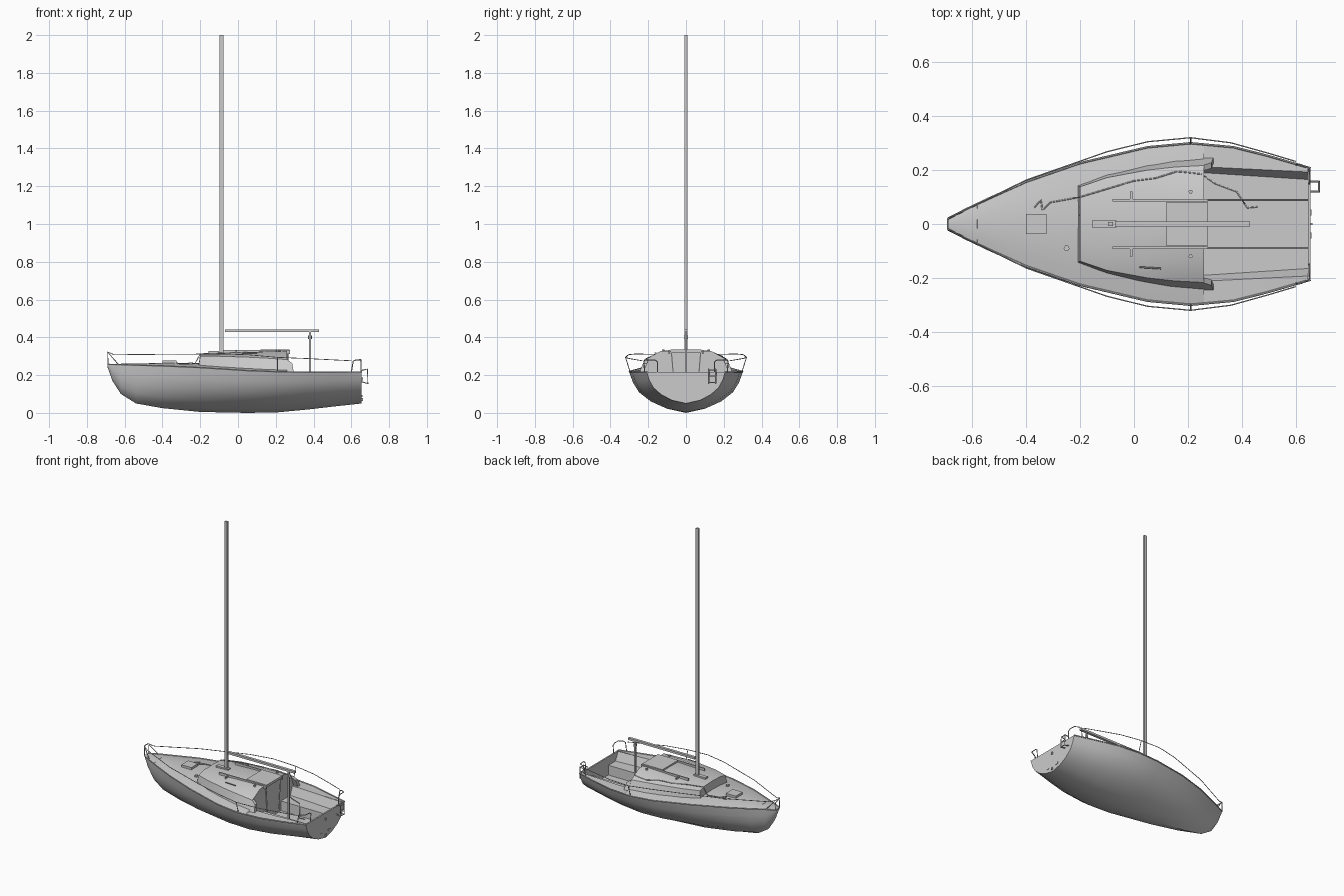
import bpy, bmesh, math
from mathutils import Vector
from mathutils.bvhtree import BVHTree

cube = bpy.data.objects.get("Cube")
if cube:
    bpy.data.objects.remove(cube, do_unlink=True)

grey = bpy.data.materials.new("plain_grey")
grey.use_nodes = True
grey.diffuse_color = (0.6, 0.6, 0.6, 1)
grey.node_tree.nodes["Principled BSDF"].inputs["Base Color"].default_value = (0.6, 0.6, 0.6, 1)
parts = []


def link(name, mesh):
    obj = bpy.data.objects.new(name, mesh)
    bpy.context.collection.objects.link(obj)
    mesh.materials.clear()
    mesh.materials.append(grey)
    parts.append(obj)
    return obj


def surface(name, rows, caps=(), up=None):
    """Skin a list of equal-length point rows, optionally capping end rows."""
    bm = bmesh.new()
    grid = [[bm.verts.new(p) for p in row] for row in rows]
    for a, b in zip(grid, grid[1:]):
        for i in range(len(a) - 1):
            bm.faces.new((a[i], a[i + 1], b[i + 1], b[i]))
    for c in caps:
        bm.faces.new(grid[c])
    bmesh.ops.recalc_face_normals(bm, faces=bm.faces)
    bm.normal_update()
    if up is not None and (sum(f.normal.z * f.calc_area() for f in bm.faces) > 0) != up:
        bmesh.ops.reverse_faces(bm, faces=bm.faces)
    mesh = bpy.data.meshes.new(name)
    bm.to_mesh(mesh)
    bm.free()
    return link(name, mesh)


def box(name, lo, hi):
    ring = lambda z: [(lo[0], lo[1], z), (hi[0], lo[1], z), (hi[0], hi[1], z), (lo[0], hi[1], z)]
    rows = [r + r[:1] for r in (ring(lo[2]), ring(hi[2]))]
    obj = surface(name, rows)
    bm = bmesh.new()
    bm.from_mesh(obj.data)
    bmesh.ops.remove_doubles(bm, verts=bm.verts, dist=1e-5)
    bmesh.ops.holes_fill(bm, edges=bm.edges)
    bmesh.ops.recalc_face_normals(bm, faces=bm.faces)
    bm.to_mesh(obj.data)
    bm.free()
    return obj


def tube(name, points, radius, smooth=False):
    curve = bpy.data.curves.new(name, "CURVE")
    curve.dimensions = "3D"
    curve.bevel_depth = radius
    curve.bevel_resolution = 1
    curve.use_fill_caps = True
    spline = curve.splines.new("NURBS" if smooth else "POLY")
    spline.points.add(len(points) - 1)
    for p, co in zip(spline.points, points):
        p.co = (*co, 1)
    if smooth:
        spline.use_endpoint_u = True
        spline.order_u = 3
        spline.resolution_u = 5
    temp = bpy.data.objects.new(name + "_path", curve)
    bpy.context.collection.objects.link(temp)
    mesh = bpy.data.meshes.new_from_object(temp.evaluated_get(bpy.context.evaluated_depsgraph_get()))
    bpy.data.objects.remove(temp, do_unlink=True)
    return link(name, mesh)


def drum(name, x, y, z, radius, height):
    return tube(name, [(x, y, z), (x, y, z + height)], radius)


def mirrored(half):
    """Complete a section that runs from the +y edge to the centre line."""
    return half + [(x, -y, z) for x, y, z in reversed(half[:-1])]


# Stations along the boat: x, half beam, sheer height, keel height
STATIONS = [(-.69, .02, .256, .24), (-.665, .033, .255, .17), (-.62, .056, .254, .1),
            (-.54, .094, .251, .05), (-.4, .157, .247, .025), (-.2, .226, .238, .005),
            (.05, .285, .222, 0), (.21, .3, .216, .003), (.37, .285, .214, .018),
            (.5, .252, .214, .033), (.655, .207, .216, .05)]


def station(x):
    for a, b in zip(STATIONS, STATIONS[1:]):
        if x <= b[0]:
            t = (x - a[0]) / (b[0] - a[0])
            return [u + (v - u) * t for u, v in zip(a, b)]
    return STATIONS[-1]


# Hull with transom
SECTION = [(1, 1), (.94, .75), (.83, .5), (.62, .27), (.35, .1), (0, 0)]
surface("hull", [mirrored([(x, b * f, k + (s - k) * h) for f, h in SECTION])
                 for x, b, s, k in STATIONS], caps=(0, -1), up=False)

# Cambered foredeck, reaching aft to the bulkhead
aft = .26
fore = [s for s in STATIONS if s[0] < aft] + [station(aft)]
deck = surface("foredeck", [mirrored([(x, b * f, s + b * .11 * (1 - f * f)) for f in (1, .75, .5, .25, 0)])
                            for x, b, s, k in fore], up=True)

# Side decks beside the cockpit
stern = .645
inner = lambda x: .212 - (x - aft) * .05
for side, word in ((1, "left"), (-1, "right")):
    rows = []
    for x in (aft, .37, .5, stern):
        _, b, s, _ = station(x)
        rows.append([(x, side * b, s), (x, side * inner(x), s + .002)])
    surface(word + "_side_deck", rows, up=True)
box("stern_lip", (stern, -.195, .2), (.655, .195, .217))

# Cockpit well: sloping seat backs, seats and a sunken sole
well = []
for x, low in ((aft, .19), (stern, .165)):
    well.append(mirrored([(x, inner(x), .216), (x, low, .16), (x, .09, .16), (x, .088, .095), (x, 0, .095)]))
cockpit = surface("cockpit_well", well, caps=(1,), up=True)

# Cabin: x, base half width, roof edge half width, edge height, crown height
CABIN = [(-.2, .145, .138, .3, .315), (-.1, .187, .172, .3, .319), (.05, .222, .2, .295, .324),
         (.15, .238, .211, .29, .327), (aft, .246, .217, .282, .33)]
rows = []
for i, (x, base, edge, ze, zc) in enumerate(CABIN):
    rake = .014 if i == 0 else 0
    rows.append(mirrored([(x - rake, base, .215), (x, edge, ze), (x, edge * .62, zc - .003), (x, 0, zc)]))
cabin = surface("cabin", rows, caps=(0, -1), up=True)
surface("lower_bulkhead", [[(aft, -y, z), (aft, y, z)] for y, z in ((.088, .095), (.09, .16), (.19, .16), (.212, .216))])

# Companionway door and its frame
door = [(.33, .078), (.11, .06)]
surface("companionway_door", [[(aft + .004, -w, z), (aft + .004, w, z)] for z, w in door])
for side in (1, -1):
    tube("companionway_frame", [(aft + .004, side * w, z) for z, w in door], .004)

# Coaming wings behind the cabin
for side in (1, -1):
    outline = [(aft, .215), (.295, .215), (.287, .262), (aft, .282)]
    rows = [[(x, side * (y - (z - .215) * .4), z) for x, z in outline] for y in (.225, .246)]
    surface("coaming_wing", [r + r[:1] for r in rows], caps=()) 
    surface("coaming_wing_outside", [rows[1][:2], [rows[1][3], rows[1][2]]])
    surface("coaming_wing_inside", [rows[0][:2], [rows[0][3], rows[0][2]]])

# Sliding hatch, its runners, the forehatch and the mast step
box("sliding_hatch", (.12, -.082, .32), (.272, .082, .336))
for side in (1, -1):
    box("hatch_runner", (-.08, side * .088 - .004, .312), (.275, side * .088 + .004, .334))
    box("runner_cleat", (-.014, side * .105 - .016, .318), (-.006, side * .105 + .016, .33))
    drum("winch", .21, side * .12, .32, .008, .016)
box("forehatch", (-.4, -.037, .255), (-.325, .037, .278))
drum("deck_vent", -.25, -.09, .25, .011, .018)
box("mast_step", (-.155, -.013, .31), (-.065, .013, .328))
tube("grab_rail", [(.02, -.16, .318), (.1, -.165, .318)], .003)

# Mast, boom and mainsheet post
box("mast", (-.097, -.007, .32), (-.078, .007, 2))
box("boom", (-.07, -.009, .428), (.43, .009, .442))
box("mainsheet_post", (.377, -.005, .095), (.387, .005, .43))
drum("mainsheet_block", .382, 0, .392, .011, .018)

# Bow locker seam and toe rails
_, b, s, _ = station(-.58)
tube("locker_seam", [(-.58, b, s), (-.58, 0, s + b * .11), (-.58, -b, s)], .002)
for side in (1, -1):
    tube("toe_rail", [(x, side * b, s + .001) for x, b, s, k in STATIONS], .004)

# Bow rail, lifelines, stanchions and stern rails
WIRE = [(-.69, .02, .322), (-.655, .037, .308), (-.4, .163, .31), (-.1, .268, .312), (.05, .305, .308),
        (.21, .32, .294), (.36, .301, .288), (.5, .262, .281), (.6, .232, .276)]
for side in (1, -1):
    flip = lambda pts: [(x, side * y, z) for x, y, z in pts]
    tube("lifeline", flip(WIRE), .0022)
    tube("bow_rail_post", flip([(-.688, .02, .256), (-.69, .02, .322), (-.635, .046, .258)]), .003)
    tube("stanchion", flip([(.21, .296, .216), WIRE[5]]), .0025)
    tube("stern_rail", flip([(.6, .22, .216), (.61, .222, .274), (.625, .218, .281), (.65, .205, .281),
                             (.652, .165, .281), (.652, .15, .27), (.65, .15, .216)]), .003)
tube("bow_rail_bar", [(-.69, .02, .322), (-.69, -.02, .322)], .003)

# Folded boarding ladder and transom fittings
for y in (.12, .157):
    tube("ladder_side", [(.655, y, .225), (.685, y, .232), (.688, y, .155), (.655, y, .165)], .0035)
for z in (.16, .195, .228):
    tube("ladder_rung", [(.686, .12, z), (.686, .157, z)], .003)
for side in (1, -1):
    box("drain_plate", (.652, side * .042 - .011, .083), (.658, side * .042 + .011, .096))
for z in (.07, .18):
    box("rudder_bracket", (.65, -.004, z - .008), (.662, .004, z + .008))

# Loose rope draped over deck, roof and cockpit
trees = [BVHTree.FromPolygons([v.co for v in o.data.vertices], [p.vertices for p in o.data.polygons])
         for o in (deck, cabin, cockpit)]


def drape(x, y):
    hits = [t.ray_cast(Vector((x, y, 1)), Vector((0, 0, -1)))[0] for t in trees]
    return (x, y, max(h.z for h in hits if h) + .003)


ROPE = [(-.37, .06), (-.345, .09), (-.34, .05), (-.31, .08), (-.2, .1), (-.1, .13), (0, .16), (.08, .17),
        (.16, .195), (.25, .185), (.3, .15), (.38, .12), (.42, .06), (.47, .065)]
path = []
for (x0, y0), (x1, y1) in zip(ROPE, ROPE[1:]):
    for k in range(4):
        path.append(drape(x0 + (x1 - x0) * k / 4, y0 + (y1 - y0) * k / 4))
tube("rope", path, .0025)

# Smooth shading with sharp edges kept
bpy.ops.object.select_all(action="DESELECT")
for obj in parts:
    obj.select_set(True)
bpy.context.view_layer.objects.active = parts[0]
bpy.ops.object.shade_smooth_by_angle(angle=math.radians(30))
